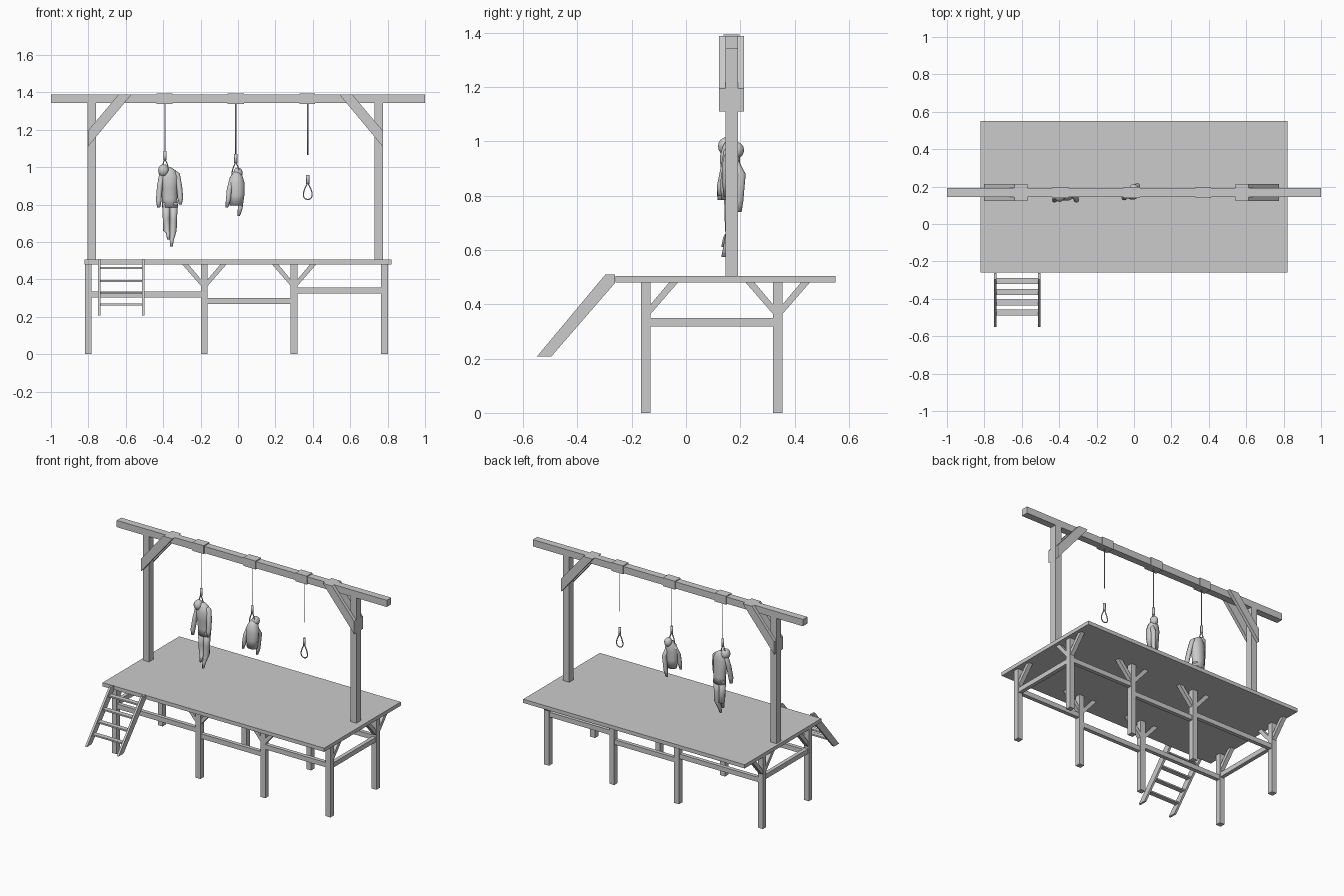
import bpy, bmesh, math
from mathutils import Vector

cube = bpy.data.objects.get("Cube")
if cube:
    bpy.data.objects.remove(cube, do_unlink=True)

grey = bpy.data.materials.new("plain_grey")
grey.use_nodes = True
COLOUR = (0.6, 0.6, 0.6, 1)
grey.diffuse_color = COLOUR
grey.node_tree.nodes["Principled BSDF"].inputs["Base Color"].default_value = COLOUR


def finish(name, bm, smooth=False):
    bmesh.ops.recalc_face_normals(bm, faces=bm.faces)
    mesh = bpy.data.meshes.new(name)
    bm.to_mesh(mesh)
    bm.free()
    mesh.materials.append(grey)
    for p in mesh.polygons:
        p.use_smooth = smooth
    obj = bpy.data.objects.new(name, mesh)
    bpy.context.collection.objects.link(obj)
    return obj


def box(name, x, y, z):
    """Box from (min, max) pairs."""
    bm = bmesh.new()
    bmesh.ops.create_cube(bm, size=1)
    for v in bm.verts:
        v.co = [(a + b) / 2 + c * (b - a) for (a, b), c in zip((x, y, z), v.co)]
    return finish(name, bm)


def plate(name, outline, axis, lo, hi):
    """Extrude a flat (horizontal, z) outline along x or y."""
    bm = bmesh.new()
    place = (lambda p: (lo, *p)) if axis == "x" else (lambda p: (p[0], lo, p[1]))
    face = bm.faces.new([bm.verts.new(place(p)) for p in outline])
    new = bmesh.ops.extrude_face_region(bm, geom=[face])["geom"]
    step = Vector((hi - lo, 0, 0)) if axis == "x" else Vector((0, hi - lo, 0))
    bmesh.ops.translate(bm, vec=step, verts=[g for g in new if isinstance(g, bmesh.types.BMVert)])
    return finish(name, bm)


def loft(name, rings, sides=10):
    """Skin level rings given as (x, y, z, x radius, y radius)."""
    bm = bmesh.new()
    loops = []
    for x, y, z, rx, ry in rings:
        angles = [math.tau * i / sides for i in range(sides)]
        loops.append([bm.verts.new((x + rx * math.cos(a), y + ry * math.sin(a), z)) for a in angles])
    for low, high in zip(loops, loops[1:]):
        for i in range(sides):
            j = (i + 1) % sides
            bm.faces.new((low[i], low[j], high[j], high[i]))
    bm.faces.new(loops[0])
    bm.faces.new(loops[-1])
    return finish(name, bm, True)


def ball(name, centre, size):
    bm = bmesh.new()
    bmesh.ops.create_uvsphere(bm, u_segments=12, v_segments=8, radius=1)
    for v in bm.verts:
        v.co = [c + s * k for c, s, k in zip(centre, size, v.co)]
    return finish(name, bm, True)


# Deck
box("deck", (-0.82, 0.82), (-0.26, 0.55), (0.48, 0.505))

# Legs, rails and braces under the deck
LEG_X = (-0.8, -0.18, 0.3, 0.783)
LEG_Y = (-0.148, 0.338)
RAIL_Z = (0.318, 0.285, 0.34)
H = 0.018


def brace_outline(c, s):
    return [(c + s * H, 0.365), (c + s * H, 0.4), (c + s * 0.085, 0.48), (c + s * 0.118, 0.48)]


for row, y in zip(("front", "back"), LEG_Y):
    for i, x in enumerate(LEG_X):
        box(f"{row}_leg_{i}", (x - H, x + H), (y - H, y + H), (0, 0.48))
    for i, z in enumerate(RAIL_Z):
        box(f"{row}_rail_{i}", (LEG_X[i] + H, LEG_X[i + 1] - H), (y - 0.013, y + 0.013), (z - 0.016, z + 0.016))
    for x in LEG_X[1:3]:
        for s in (-1, 1):
            plate(f"{row}_leg_brace", brace_outline(x, s), "y", y - 0.014, y + 0.014)
    for x in (LEG_X[0], LEG_X[3]):
        for s in ((1,) if row == "front" else (-1, 1)):
            plate(f"{row}_end_brace", brace_outline(y, s), "x", x - 0.014, x + 0.014)
for x in (LEG_X[0], LEG_X[3]):
    box("end_rail", (x - 0.013, x + 0.013), (LEG_Y[0] + H, LEG_Y[1] - H), (0.318, 0.35))

# Ladder
stringer = [(-0.55, 0.207), (-0.497, 0.207), (-0.262, 0.478), (-0.262, 0.51), (-0.297, 0.51)]
for x in (-0.741, -0.506):
    plate("ladder_side", stringer, "x", x - 0.007, x + 0.007)
for z in (0.265, 0.328, 0.392, 0.46):
    y = -0.525 + (z - 0.205) * 0.86
    box("ladder_rung", (-0.735, -0.512), (y - 0.016, y + 0.016), (z - 0.005, z + 0.005))

# Upper frame
Y0, Y1 = 0.145, 0.192
box("left_upright", (0.73, 0.776), (Y0, Y1), (0.505, 1.345))
box("right_upright", (-0.805, -0.76), (Y0, Y1), (0.505, 1.345))
box("top_beam", (-1, 1), (Y0, Y1), (1.343, 1.388))
for s, edge in ((-1, 0.802), (1, 0.774)):
    outline = [(s * edge, 1.11), (s * edge, 1.195), (s * (edge - 0.163), 1.388), (s * (edge - 0.232), 1.388)]
    plate("beam_brace_front", outline, "y", 0.122, Y0)
    plate("beam_brace_back", outline, "y", Y1, 0.214)

# Rope wraps, ropes and knots
for x, wrap, rope_x, rope_end, knot in ((-0.393, 0.042, -0.39, 1.08, 1.038),
                                        (-0.012, 0.045, -0.012, 1.06, 1.022),
                                        (0.37, 0.042, 0.373, 1.065, 0.91)):
    box("beam_wrap", (x - wrap, x + wrap), (Y0 - 0.006, Y1 + 0.006), (1.338, 1.394))
    loft("rope", [(rope_x, 0.168, z, 0.003, 0.003) for z in (rope_end, 1.34)], 6)
    loft("knot", [(rope_x, 0.168, z, 0.009, 0.009) for z in (knot, knot + 0.048)], 8)


def noose(x, y, top, width, depth):
    curve = bpy.data.curves.new("noose_loop", "CURVE")
    curve.dimensions = "3D"
    curve.bevel_depth = 0.0035
    curve.bevel_resolution = 1
    curve.materials.append(grey)
    line = curve.splines.new("POLY")
    count = 20
    line.points.add(count - 1)
    line.use_cyclic_u = True
    for i, p in enumerate(line.points):
        a = math.tau * i / count
        w = width * math.sin(a) * (0.7 - 0.4 * math.cos(a))
        p.co = (x + w, y, top - depth * (1 - math.cos(a)) / 2, 1)
    bpy.context.collection.objects.link(bpy.data.objects.new("noose_loop", curve))


noose(0.373, 0.168, 0.912, 0.03, 0.085)
noose(-0.39, 0.165, 1.04, 0.025, 0.09)
noose(-0.012, 0.168, 1.024, 0.025, 0.08)

# Full clothed dummy
ball("dummy_head", (-0.398, 0.15, 0.982), (0.029, 0.032, 0.034))
loft("dummy_coat", [(-0.363, 0.165, 0.785, 0.043, 0.03), (-0.366, 0.165, 0.83, 0.041, 0.03),
                    (-0.366, 0.16, 0.89, 0.044, 0.034), (-0.366, 0.157, 0.945, 0.05, 0.034),
                    (-0.367, 0.16, 0.982, 0.034, 0.026), (-0.374, 0.16, 1.0, 0.014, 0.014)])
for s, hand in ((-1, 0.785), (1, 0.8)):
    x = -0.366
    loft("dummy_sleeve", [(x + s * 0.058, 0.128, hand, 0.008, 0.012), (x + s * 0.058, 0.13, hand + 0.035, 0.015, 0.016),
                          (x + s * 0.052, 0.145, 0.9, 0.015, 0.018), (x + s * 0.04, 0.157, 0.965, 0.015, 0.018),
                          (x + s * 0.03, 0.16, 0.98, 0.008, 0.01)], 8)
for s, toe in ((-1, 0.612), (1, 0.575)):
    x = -0.364
    loft("dummy_leg", [(x + s * 0.008, 0.14, toe, 0.007, 0.01), (x + s * 0.01, 0.15, toe + 0.035, 0.011, 0.013),
                       (x + s * 0.017, 0.165, 0.66, 0.019, 0.02), (x + s * 0.019, 0.163, 0.72, 0.019, 0.021),
                       (x + s * 0.02, 0.165, 0.81, 0.022, 0.025)], 8)

# Half clothed dummy
ball("half_dummy_head", (0.0, 0.187, 0.968), (0.025, 0.027, 0.03))
loft("half_dummy_coat", [(-0.01, 0.165, 0.795, 0.036, 0.027), (-0.008, 0.163, 0.85, 0.042, 0.032),
                         (-0.008, 0.165, 0.91, 0.044, 0.035), (-0.008, 0.17, 0.95, 0.033, 0.03),
                         (-0.008, 0.175, 0.975, 0.015, 0.016)])
for x, y, hand in ((-0.052, 0.14, 0.785), (0.012, 0.197, 0.74)):
    loft("half_dummy_sleeve", [(x - 0.008, y, hand, 0.007, 0.008), (x, y, hand + 0.04, 0.013, 0.014),
                               (x + 0.006, y + 0.006, 0.88, 0.014, 0.017), (x * 0.6, 0.17, 0.945, 0.013, 0.016)], 8)
